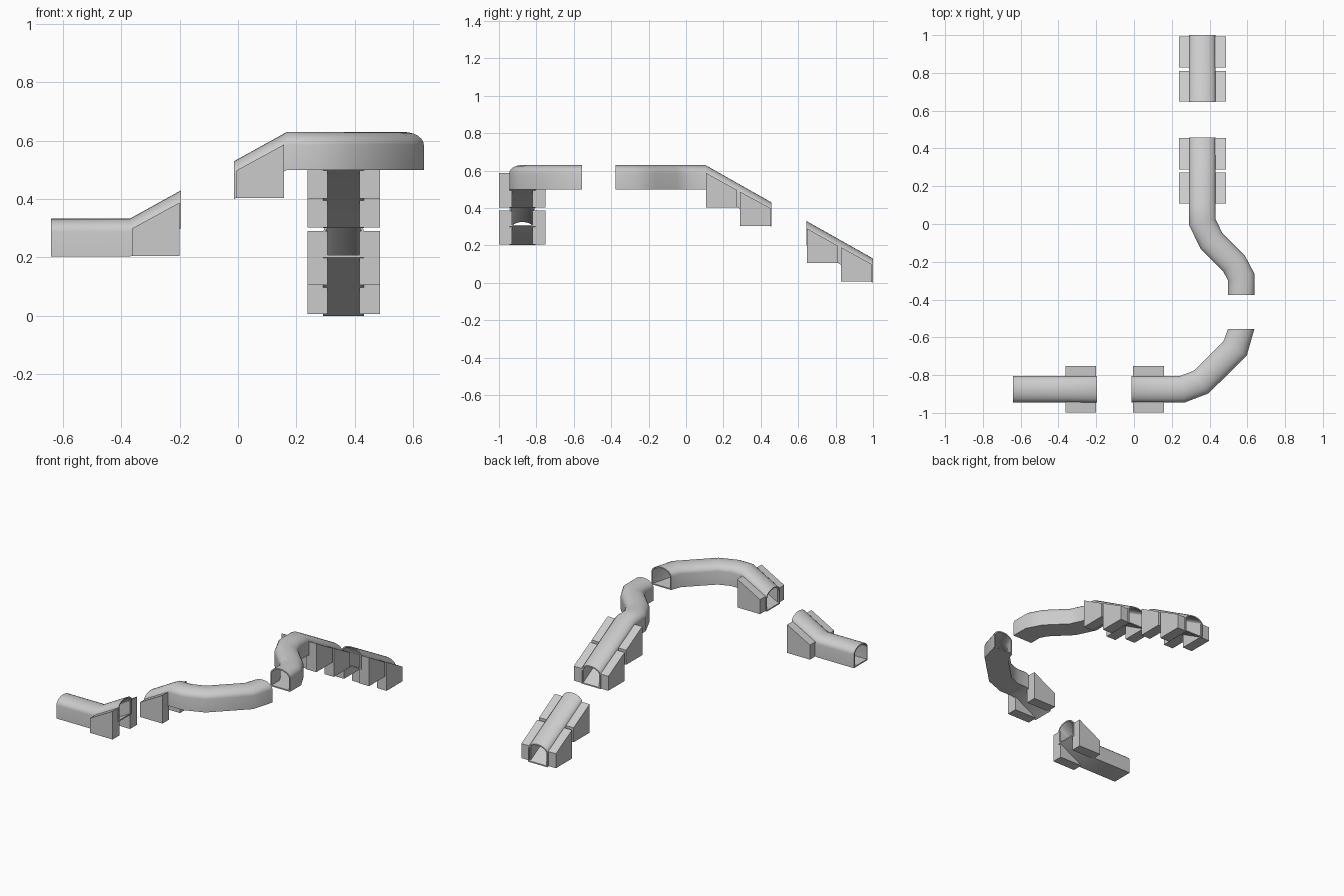
import bpy, bmesh, math
from mathutils import Vector

if "Cube" in bpy.data.objects:
    bpy.data.objects.remove(bpy.data.objects["Cube"])

HALF, WALL = 0.07, 0.008          # half width and thickness of the tunnel shell
SIDE, TOP = 0.085, 0.13           # height where the arch starts, and its crown


def arch(half, bottom, side, top, n=12):
    """Straight-sided cross-section with an elliptical roof."""
    pts = [(half, bottom)]
    for i in range(n + 1):
        a = math.pi * i / n
        pts.append((half * math.cos(a), side + (top - side) * math.sin(a)))
    pts.append((-half, bottom))
    return pts


OUTER = arch(HALF, 0, SIDE, TOP)
INNER = arch(HALF - WALL, WALL, SIDE, TOP - WALL)


def finish(name, bm, smooth):
    bmesh.ops.recalc_face_normals(bm, faces=bm.faces)
    mesh = bpy.data.meshes.new(name)
    bm.to_mesh(mesh)
    bm.free()
    ob = bpy.data.objects.new(name, mesh)
    bpy.context.collection.objects.link(ob)
    if smooth:
        bpy.ops.object.select_all(action='DESELECT')
        ob.select_set(True)
        bpy.context.view_layer.objects.active = ob
        bpy.ops.object.shade_smooth_by_angle(angle=math.radians(30))
    return ob


def tunnel(name, path, start, end):
    """Sweep a hollow tunnel along floor points; start/end give the cut headings."""
    pts = [Vector(p) for p in path]
    heads = [(b - a).to_2d().normalized() for a, b in zip(pts, pts[1:])]
    bm = bmesh.new()
    rings = []
    for i, p in enumerate(pts):
        if i == 0:
            d, k = Vector(start), 1
        elif i == len(pts) - 1:
            d, k = Vector(end), 1
        else:
            d = (heads[i - 1] + heads[i]).normalized()
            k = 1 / d.dot(heads[i])           # mitre keeps the width constant
        side = Vector((-d.y, d.x, 0)) * k
        rings.append([[bm.verts.new(p + side * u + Vector((0, 0, h))) for u, h in prof]
                      for prof in (OUTER, INNER)])
    n = len(OUTER)
    for j in range(n):
        m = (j + 1) % n
        for r, s in zip(rings, rings[1:]):
            for k in (0, 1):
                bm.faces.new((r[k][j], r[k][m], s[k][m], s[k][j]))
        for r in (rings[0], rings[-1]):       # rims at the open mouths
            bm.faces.new((r[0][j], r[0][m], r[1][m], r[1][j]))
    return finish(name, bm, True)


def supports(name, axis, span, tops, bottom, centre):
    """Pair of slope-topped blocks either side of a ramp."""
    for label, s in (("left", -1), ("right", 1)):
        bm = bmesh.new()
        faces = []
        for off in (0.055, 0.124):
            c = centre + s * off
            outline = [(span[0], bottom), (span[1], bottom),
                       (span[1], tops[1]), (span[0], tops[0])]
            faces.append([bm.verts.new((c, a, z) if axis == 'y' else (a, c, z))
                          for a, z in outline])
        bm.faces.new(faces[0])
        bm.faces.new(faces[1])
        for j in range(4):
            m = (j + 1) % 4
            bm.faces.new((faces[0][j], faces[0][m], faces[1][m], faces[1][j]))
        finish(f"{name}_{label}", bm, False)


X, Y = 0.362, -0.875               # centre lines of the two ramps

# Lower entrance ramp
tunnel("entrance_ramp", [(X, 1, 0), (X, 0.645, 0.2)], (0, -1), (0, -1))

# Upper ramp leading into the S-bend
tunnel("s_bend_tunnel",
       [(X, 0.457, 0.3), (X, 0.103, 0.5), (X, 0.01, 0.5), (0.41, -0.09, 0.5),
        (0.53, -0.21, 0.5), (0.567, -0.28, 0.5), (0.567, -0.377, 0.5)],
       (0, -1), (0, -1))

# Corner bend and the ramp down from it
tunnel("corner_tunnel",
       [(0.567, -0.557, 0.5), (0.535, -0.66, 0.5), (0.355, -0.837, 0.5),
        (0.255, Y, 0.5), (0.168, Y, 0.5), (-0.013, Y, 0.4)],
       (0, -1), (-1, 0))

# Last ramp and level exit
tunnel("exit_tunnel", [(-0.195, Y, 0.3), (-0.37, Y, 0.203), (-0.641, Y, 0.203)],
       (-1, 0), (-1, 0))

# Support blocks: along y, then along x
for i, (y0, y1, base) in enumerate([(0.108, 0.272, 0.402), (0.288, 0.455, 0.303),
                                    (0.648, 0.81, 0.105), (0.828, 0.992, 0.006)]):
    supports(f"ramp_support_{i + 1}", 'y', (y0, y1), (base + 0.185, base + 0.094), base, X)
for i, (x0, x1, base) in enumerate([(-0.005, 0.158, 0.404), (-0.363, -0.2, 0.205)]):
    supports(f"descent_support_{i + 1}", 'x', (x0, x1), (base + 0.094, base + 0.183), base, Y)
